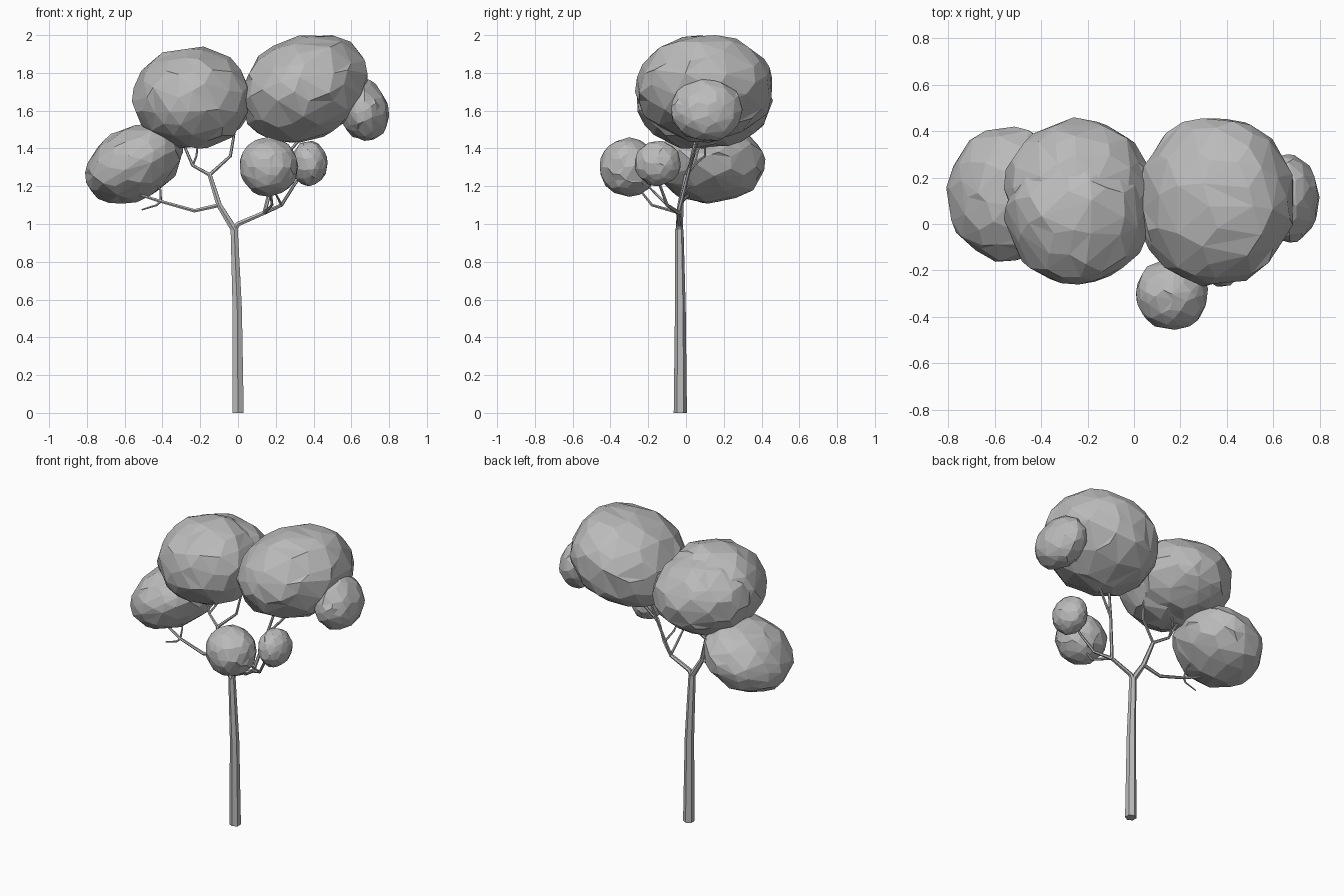
import bpy
import bmesh
import random
from mathutils import Matrix, Vector

random.seed(4)

cube = bpy.data.objects.get("Cube")
if cube:
    bpy.data.objects.remove(cube, do_unlink=True)

GREY = (0.5, 0.5, 0.5, 1)
grey = bpy.data.materials.new("plain grey")
grey.use_nodes = True
grey.diffuse_color = GREY
grey.node_tree.nodes["Principled BSDF"].inputs["Base Color"].default_value = GREY


def add_object(name, data):
    obj = bpy.data.objects.new(name, data)
    bpy.context.collection.objects.link(obj)
    data.materials.append(grey)
    return obj


def limb(name, points, thick, thin):
    """Tapered six-sided limb along a path."""
    curve = bpy.data.curves.new(name, "CURVE")
    curve.dimensions = "3D"
    curve.bevel_depth = 1
    curve.bevel_resolution = 1
    curve.use_fill_caps = True
    spline = curve.splines.new("POLY")
    spline.points.add(len(points) - 1)
    last = len(points) - 1
    for i, co in enumerate(points):
        spline.points[i].co = (*co, 1)
        spline.points[i].radius = thick + (thin - thick) * i / last
    spline.use_smooth = False
    obj = add_object(name, curve)
    bpy.ops.object.select_all(action="DESELECT")
    obj.select_set(True)
    bpy.context.view_layer.objects.active = obj
    bpy.ops.object.convert(target="MESH")


def foliage(name, low, high, tilt=0, stretch=1, detail=0.6):
    """Lumpy faceted clump, leaning by tilt and fitted between two corners."""
    bm = bmesh.new()
    bmesh.ops.create_icosphere(bm, subdivisions=3, radius=1)
    turn = Matrix.Rotation(random.uniform(0, 3), 3, "Z")
    lean = Matrix.Rotation(-tilt, 3, "Y") @ Matrix.Diagonal((stretch, 1, 1))
    for v in bm.verts:
        v.co = lean @ turn @ (v.co * random.uniform(0.95, 1.02))
    low, high = Vector(low), Vector(high)
    for axis in range(3):
        values = [v.co[axis] for v in bm.verts]
        start, span = min(values), max(values) - min(values)
        for v in bm.verts:
            t = (v.co[axis] - start) / span
            v.co[axis] = low[axis] + t * (high[axis] - low[axis])
    mesh = bpy.data.meshes.new(name)
    bm.to_mesh(mesh)
    bm.free()
    obj = add_object(name, mesh)
    mod = obj.modifiers.new("uneven facets", "DECIMATE")
    mod.ratio = detail


# Trunk and main forks
fork = (-0.02, -0.035, 0.97)
left_fork = (-0.1, -0.03, 1.1)
upper_fork = (-0.15, 0, 1.26)
right_fork = (0.14, -0.04, 1.06)
rise = (0.2, 0.02, 1.3)
left_joint = (-0.41, -0.02, 1.12)
front_joint = (0.23, -0.1, 1.1)
limb("trunk", [(0, -0.03, 0), (-0.004, -0.03, 0.55), fork], 0.035, 0.022)
limb("left_bough", [fork, left_fork, upper_fork], 0.02, 0.012)
limb("right_bough", [fork, (0, -0.035, 1), right_fork], 0.017, 0.012)

# Left branches and twigs
limb("left_branch", [left_fork, (-0.23, -0.03, 1.07), left_joint, (-0.57, 0.03, 1.17)], 0.012, 0.007)
limb("left_low_twig", [left_joint, (-0.43, -0.03, 1.1), (-0.51, -0.03, 1.075)], 0.007, 0.004)
limb("left_high_twig", [left_joint, (-0.41, 0, 1.18), (-0.46, 0.06, 1.25)], 0.007, 0.004)
limb("crown_branch_left", [upper_fork, (-0.24, 0.04, 1.31), (-0.3, 0.08, 1.45)], 0.01, 0.007)
limb("crown_twig_left", [(-0.24, 0.04, 1.31), (-0.22, 0.1, 1.36), (-0.21, 0.1, 1.45)], 0.007, 0.005)
limb("crown_branch_right", [upper_fork, (-0.04, 0.04, 1.36), (-0.02, 0.06, 1.48)], 0.01, 0.007)

# Right branches and twigs
limb("rising_branch", [right_fork, rise, (0.25, 0.06, 1.5)], 0.011, 0.007)
limb("outer_branch", [rise, (0.32, 0.06, 1.44), (0.51, 0.1, 1.52), (0.62, 0.1, 1.56)], 0.009, 0.006)
limb("front_branch", [right_fork, front_joint, (0.3, -0.14, 1.21), (0.37, -0.15, 1.3)], 0.011, 0.006)
limb("front_twig", [right_fork, (0.18, -0.18, 1.1), (0.17, -0.26, 1.2)], 0.009, 0.006)
limb("side_twig", [front_joint, (0.2, -0.16, 1.16), (0.2, -0.22, 1.22)], 0.007, 0.005)

# Foliage clumps
foliage("crown_left", (-0.56, -0.26, 1.4), (0.06, 0.37, 1.94))
foliage("crown_left_back", (-0.56, -0.12, 1.41), (0.07, 0.46, 1.9))
foliage("crown_right", (0.02, -0.27, 1.43), (0.69, 0.455, 2), 0.4, 1.3)
foliage("low_left_clump", (-0.81, -0.165, 1.11), (-0.29, 0.42, 1.53), 0.6, 1.35)
foliage("outer_right_clump", (0.53, -0.08, 1.44), (0.8, 0.3, 1.77), -0.5, 1.15)
foliage("front_clump", (0.01, -0.455, 1.145), (0.32, -0.15, 1.46))
foliage("small_front_clump", (0.28, -0.27, 1.2), (0.475, -0.03, 1.44))
